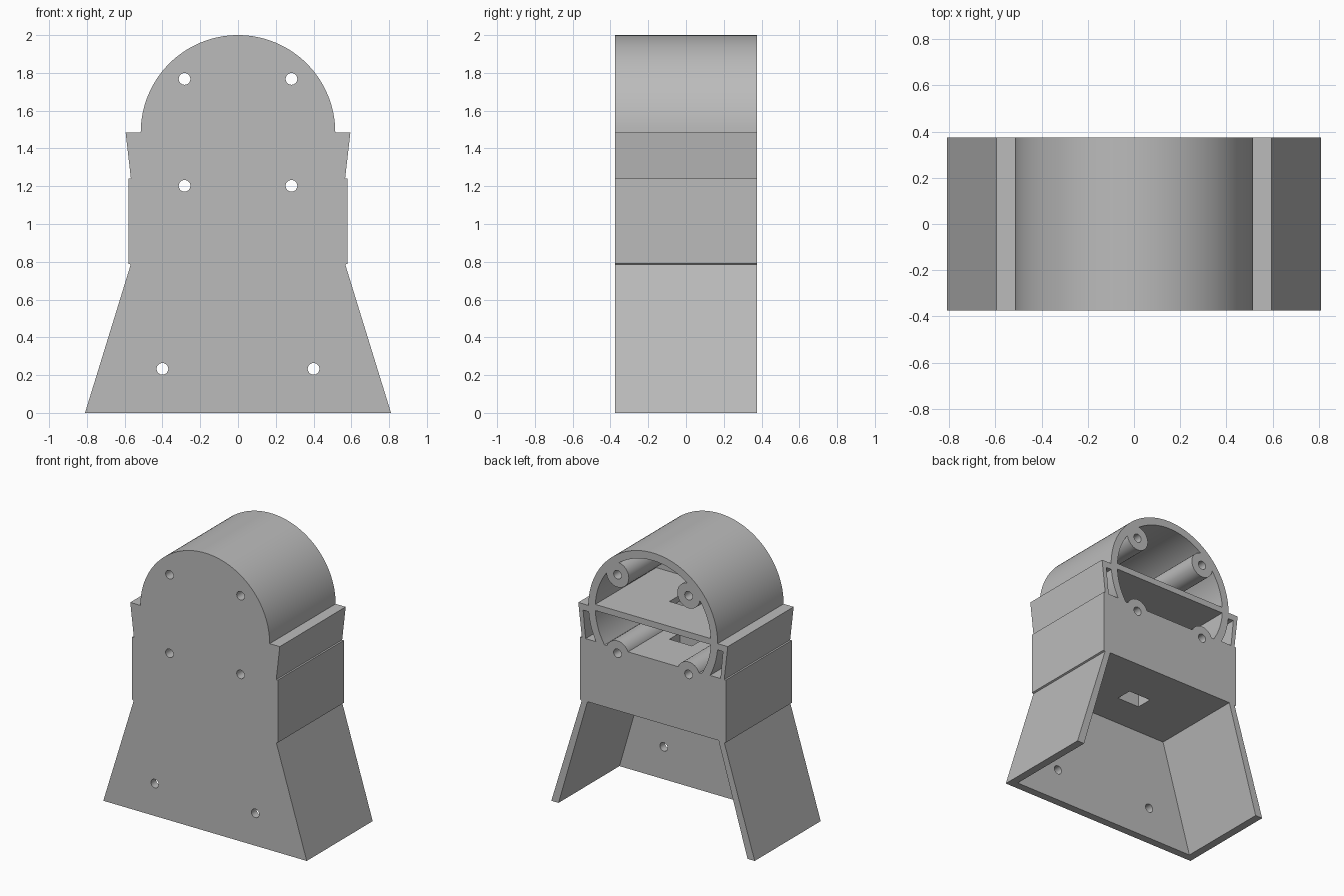
import bpy, bmesh
from math import cos, sin, pi, sqrt, asin

if "Cube" in bpy.data.objects:
    bpy.data.objects.remove(bpy.data.objects["Cube"])

HALF = 0.375             # half depth
INNER = -0.318           # back side of the front plate
AXIS = 1.485             # height of the round top's centre
R_OUT, R_IN = 0.515, 0.46
BAR = 0.022              # half thickness of the crossbar
FLOOR, CEILING = 1.235, 0.79

grey = bpy.data.materials.new("plain grey")
grey.use_nodes = True
grey.diffuse_color = (0.5, 0.5, 0.5, 1)
grey.node_tree.nodes["Principled BSDF"].inputs["Base Color"].default_value = (0.5, 0.5, 0.5, 1)


def prism(name, pts, y0, y1):
    """Extrude an x-z outline from y0 to y1."""
    bm = bmesh.new()
    face = bm.faces.new([bm.verts.new((x, y0, z)) for x, z in pts])
    ext = bmesh.ops.extrude_face_region(bm, geom=[face])
    verts = [g for g in ext["geom"] if isinstance(g, bmesh.types.BMVert)]
    bmesh.ops.translate(bm, verts=verts, vec=(0, y1 - y0, 0))
    bmesh.ops.recalc_face_normals(bm, faces=bm.faces)
    mesh = bpy.data.meshes.new(name)
    bm.to_mesh(mesh)
    bm.free()
    mesh.materials.append(grey)
    obj = bpy.data.objects.new(name, mesh)
    bpy.context.collection.objects.link(obj)
    return obj


def arc(r, a0, a1, n, cx=0, cz=AXIS):
    return [(cx + r * cos(a0 + (a1 - a0) * i / n), cz + r * sin(a0 + (a1 - a0) * i / n))
            for i in range(n + 1)]


def rod(name, x, z, r, n):
    return prism(name, arc(r, 0, 2 * pi, n, x, z)[:-1], -0.6, 0.6)


def cut(obj, cutter):
    """Subtract a cutter and discard it."""
    cutter.hide_render = True
    mod = obj.modifiers.new("cut", "BOOLEAN")
    mod.operation = "DIFFERENCE"
    mod.solver = "EXACT"
    mod.object = cutter
    bpy.context.view_layer.objects.active = obj
    bpy.ops.object.modifier_apply(modifier=mod.name)
    bpy.data.objects.remove(cutter)


# Outer silhouette: flared legs, stepped sides, round top
side = [(0.81, 0), (0.568, 0.785), (0.58, 0.79), (0.58, 1.24), (0.567, 1.24), (0.595, AXIS)]
outline = side + arc(R_OUT, 0, pi, 64) + [(-x, z) for x, z in reversed(side)]
body = prism("bracket_body", outline, -HALF, HALF)

# Open space between the legs
leg_gap = [(0.77, -0.06), (0.522, CEILING), (-0.522, CEILING), (-0.77, -0.06)]
cut(body, prism("leg_gap", leg_gap, INNER, 0.6))

# Chambers above and below the crossbar, leaving the screw posts standing
a = asin(BAR / R_IN)
b = asin((AXIS - FLOOR) / R_IN)
upper = prism("upper_chamber", arc(R_IN, a, pi - a, 56), INNER, 0.5)
lower = prism("lower_chamber",
              arc(R_IN, -b, -a, 12) + arc(R_IN, pi + a, pi + b, 12), INNER, 0.5)
posts = [(s * 0.283, z) for s in (-1, 1) for z in (1.202, 1.768)]
for x, z in posts:
    cut(upper if z > AXIS else lower, rod("post", x, z, 0.09, 32))
cut(body, upper)
cut(body, lower)

# Slim slots between the round wall and the side walls
for s in (-1, 1):
    curve = [(sqrt(R_OUT ** 2 - (AXIS - z) ** 2), z)
             for z in [1.24 + 0.2 * i / 10 for i in range(11)]]
    slot = curve + [(0.557, 1.44), (0.537, 1.24)]
    cut(body, prism("side_slot", [(s * x, z) for x, z in slot], INNER, 0.5))

# Cable shaft through the floor and crossbar
shaft = [(-0.09, 0.6), (0.09, 0.6), (0.09, 1.6), (-0.09, 1.6)]
cut(body, prism("cable_shaft", shaft, -0.06, 0.06))

# Screw holes
for x, z in posts + [(-0.4, 0.233), (0.4, 0.233)]:
    cut(body, rod("screw_hole", x, z, 0.031, 24))

bpy.ops.object.select_all(action="DESELECT")
body.select_set(True)
bpy.context.view_layer.objects.active = body
bpy.ops.object.shade_smooth_by_angle(angle=pi / 6)
